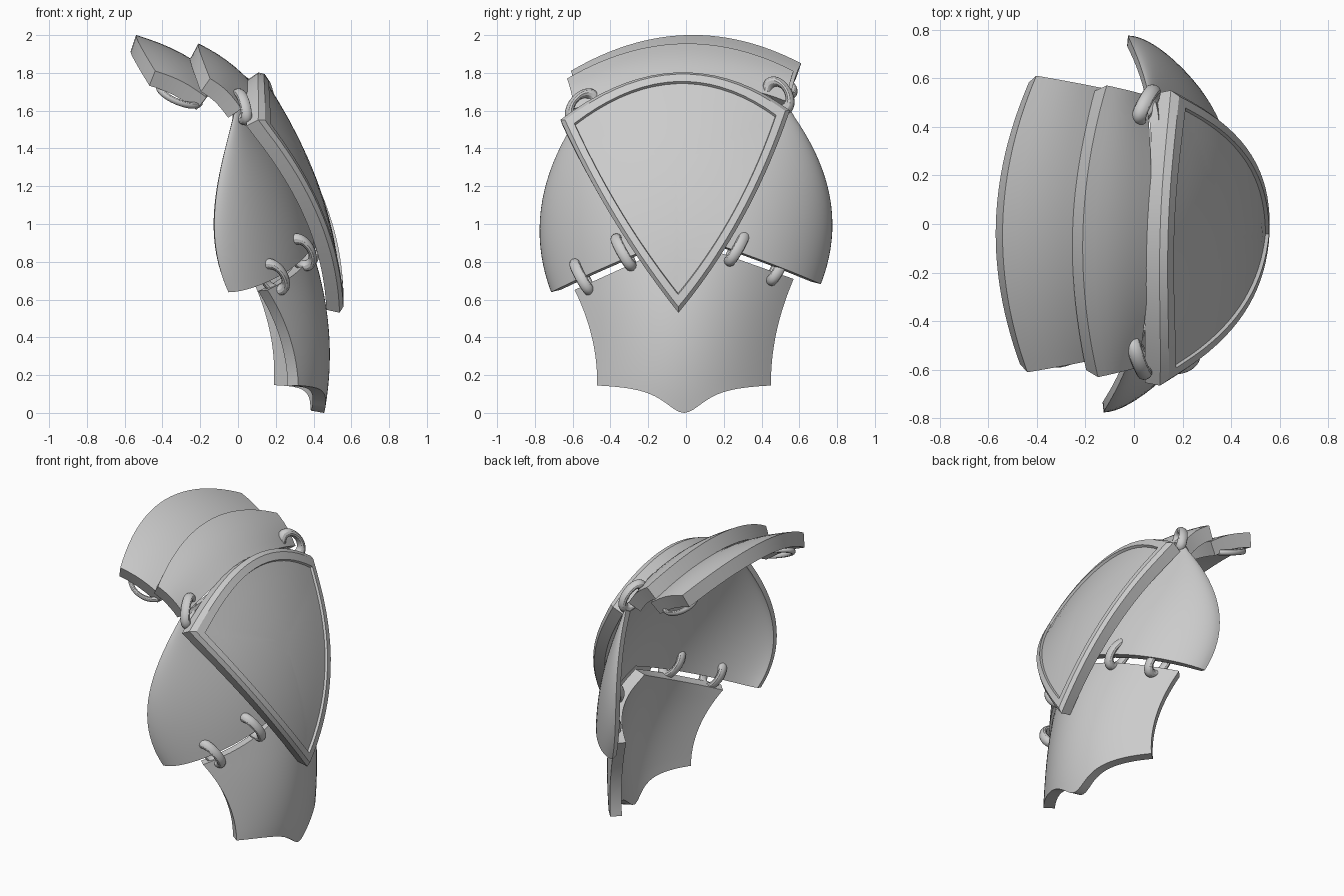
import bpy, math
from mathutils import Vector, Matrix

if "Cube" in bpy.data.objects:
    bpy.data.objects.remove(bpy.data.objects["Cube"])

SHEAR = 0.065  # the shoulder part is turned slightly about z


def fit(pts, t):
    """Smooth curve through a few (t, value) points."""
    t = min(max(t, pts[0][0]), pts[-1][0])
    total = 0
    for i, (a, v) in enumerate(pts):
        for j, (b, _) in enumerate(pts):
            if i != j:
                v *= (t - b) / (a - b)
        total += v
    return total


def finish(ob, thickness=0):
    bpy.ops.object.select_all(action='DESELECT')
    bpy.context.view_layer.objects.active = ob
    ob.select_set(True)
    if thickness:
        m = ob.modifiers.new("thickness", 'SOLIDIFY')
        m.thickness = thickness
        m.offset = -1
        m.use_even_offset = True
        bpy.ops.object.modifier_apply(modifier=m.name)
    bpy.ops.object.shade_smooth_by_angle(angle=math.radians(30))


def make(name, verts, faces, thickness=0):
    me = bpy.data.meshes.new(name)
    me.from_pydata(verts, [], faces)
    ob = bpy.data.objects.new(name, me)
    bpy.context.collection.objects.link(ob)
    finish(ob, thickness)
    return ob


def sheet(name, f, nu, nv, thickness):
    """Curved plate: f(u in -1..1, v in 0..1) is its outer face."""
    verts = [f(2 * i / nu - 1, j / nv) for i in range(nu + 1) for j in range(nv + 1)]
    n = nv + 1
    faces = [(i * n + j, (i + 1) * n + j, (i + 1) * n + j + 1, i * n + j + 1)
             for i in range(nu) for j in range(nv)]
    return make(name, verts, faces, thickness)


# large rounded shoulder plate behind the shield
def shoulder(s, v):
    u = math.sin(s * math.pi / 2)
    a = abs(u)
    low = 0.95 - 0.29 * a
    z = low + (1.72 - 0.11 * a * a - low) * v
    ye = fit([(.65, .71), (1.0, .775), (1.3, .715), (1.6, .55)], z)
    xe = fit([(.65, 0), (1.0, -.075), (1.3, -.045), (1.6, .02)], z)
    xc = 0.45 - 0.27 * max(0, z - 0.55) ** 2
    drop = 0.4 * a * a + 0.6 * (1 - math.sqrt(max(0, 1 - a * a)))
    y = ye * u
    return (xc + (xe - xc) * drop + SHEAR * y, y, z + 0.03 * y * (1 - v))


sheet("shoulder_plate", shoulder, 44, 20, 0.04)


# flared arm plate with a blunt pointed lower edge, turned the other way
def arm(u, v):
    a = abs(u)
    low = 0.145 * 1.09 * a * a / (a * a + 0.09)
    z = low + (0.915 - 0.235 * a - low) * v
    ye = fit([(.14, .46), (.42, .49), (.68, .58)], z)
    xe = fit([(.14, .28), (.4, .25), (.68, .14)], z)
    xc = fit([(0, .455), (.3, .485), (.6, .46), (.9, .38)], z)
    y = ye * u
    turn = -0.085 + 0.06 * max(0, z - 0.15) / 0.55
    return (xc + (xe - xc) * a ** 2 + turn * y, y - 0.01, z + 0.05 * y * v)


sheet("arm_plate", arm, 36, 16, 0.07)


# two arched lames towards the neck
def lame(name, top, bottom, top_end, bottom_end, y0):
    def f(u, v):
        x, z = (b + (t - b) * v for t, b in zip(top, bottom))
        xe, ye, ze = (b + (t - b) * v for t, b in zip(top_end, bottom_end))
        bulge = 0.015 * math.sin(math.pi * v)
        s = u * u
        return (x + (xe - x) * s + 0.03 * u * ye + bulge * .4, ye * u + y0,
                z + (ze - z) * s + 0.02 * u + bulge)
    sheet(name, f, 28, 6, 0.09)


lame("upper_lame", (-.54, 2.0), (-.18, 1.83), (-.42, .61, 1.83), (-.15, .56, 1.69), 0)
lame("lower_lame", (-.21, 1.955), (.07, 1.75), (-.13, .6, 1.79), (.035, .56, 1.63), -.03)


# shield: curved three-cornered plate with raised rim and recessed panel
def bezier(a, c, b, n=18):
    return [tuple((1 - t) ** 2 * p + 2 * t * (1 - t) * q + t * t * r
                  for p, q, r in zip(a, c, b)) for t in (i / n for i in range(n))]


LEFT, RIGHT, TIP = (-.665, 1.56), (.55, 1.61), (-.04, .53)
outline = bezier(LEFT, (-.41, 1.0), TIP) + bezier(TIP, (.34, .99), RIGHT) + \
    bezier(RIGHT, (-.04, 2.04), LEFT)
CY, CZ = -0.055, 1.33


def shield_point(p, s, depth):
    y, z = CY + (p[0] - CY) * s, CZ + (p[1] - CZ) * s
    bend = 0.2 + 0.12 * min(1, max(0, (z - 0.8) / 0.7))
    x = 0.56 - 0.27 * max(0, z - 0.55) ** 2 - bend * (y + 0.05) ** 2 + 0.055 * y
    return (x - depth, y, z - depth * 0.4 * max(0, z - 0.55))


# rings of points: back centre -> edge -> rim -> recess -> front centre
levels = [(.3, .09), (.6, .09), (.85, .09), (.98, .09), (1, .02), (.96, 0), (.88, 0),
          (.87, .015), (.7, .015), (.5, .015), (.3, .015), (.12, .015)]
n = len(outline)
verts = [shield_point(p, s, d) for s, d in levels for p in outline]
faces = [(k * n + i, k * n + (i + 1) % n, (k + 1) * n + (i + 1) % n, (k + 1) * n + i)
         for k in range(len(levels) - 1) for i in range(n)]
faces += [tuple(reversed(range(n))), tuple((len(levels) - 1) * n + i for i in range(n))]
make("shield_plate", verts, faces)


# oval linking rings: long = direction of the long axis
def ring(name, centre, long, axis, flat=0.65, major=0.085, minor=0.03):
    z = Vector(axis).normalized()
    x = Vector(long)
    x = (x - z * x.dot(z)).normalized()
    y = z.cross(x)
    bpy.ops.mesh.primitive_torus_add(major_radius=major, minor_radius=minor,
                                     major_segments=32, minor_segments=12)
    ob = bpy.context.object
    ob.name = name
    ob.data.transform(Matrix.Diagonal((1, flat, 1, 1)))
    ob.matrix_world = Matrix.Translation(centre) @ Matrix((x, y, z)).transposed().to_4x4()
    finish(ob)


for side, label, outer, inner in ((-1, "front", (.19, -.55, .72), (.335, -.33, .85)),
                                  (1, "back", (.22, .49, .77), (.35, .27, .875))):
    ring(label + "_outer_ring", outer, (.12, -.1 * side, -.2), (.03, -.2 * side, .12))
    ring(label + "_inner_ring", inner, (.09, -.1 * side, -.19), (.03, -.2 * side, .12))
    ring(label + "_lame_ring", (-.31, .5 * side, 1.71 + .025 * side),
         (.9, 0, -.38), (.38, .5 * side, .9), 0.75, 0.115, 0.018)
ring("front_top_ring", (.02, -.55, 1.62), (.05, -.12, -.14), (.95, .3, .1))
ring("back_top_ring", (.05, .49, 1.68), (.07, .1, -.16), (.95, -.4, .15))
